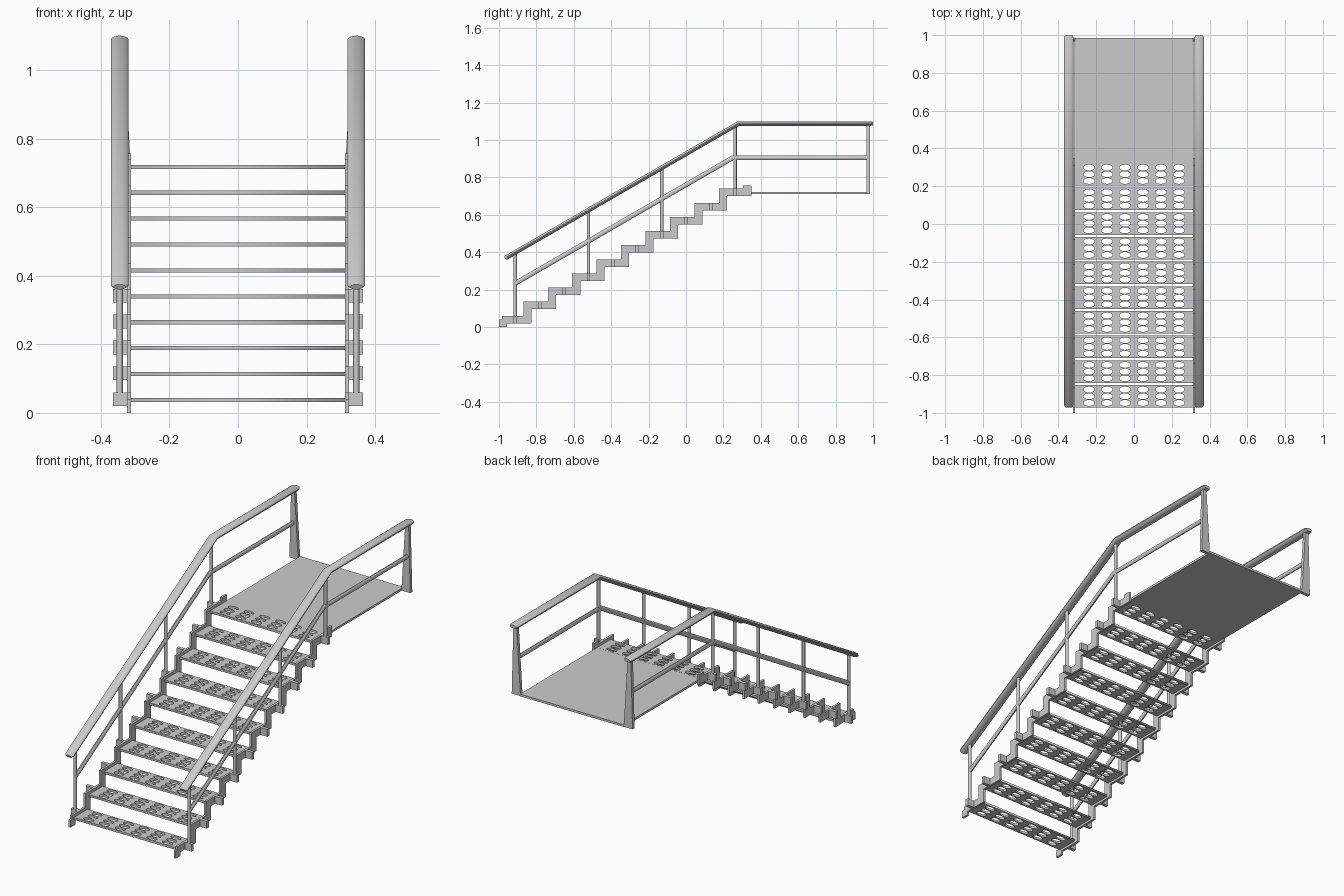
import bpy, bmesh, math
from mathutils import Vector

if "Cube" in bpy.data.objects:
    bpy.data.objects.remove(bpy.data.objects["Cube"])

STEPS, RUN, RISE = 10, 0.1306, 0.0755
RAIL_X = 0.345


def finish(name, bm, smooth=False):
    bmesh.ops.recalc_face_normals(bm, faces=bm.faces)
    me = bpy.data.meshes.new(name)
    bm.to_mesh(me)
    bm.free()
    ob = bpy.data.objects.new(name, me)
    bpy.context.collection.objects.link(ob)
    if smooth:
        bpy.ops.object.select_all(action='DESELECT')
        ob.select_set(True)
        bpy.context.view_layer.objects.active = ob
        bpy.ops.object.shade_smooth_by_angle(angle=math.radians(35))
    return ob


def box(name, x0, x1, y0, y1, z0, z1):
    bm = bmesh.new()
    bmesh.ops.create_cube(bm, size=1)
    for v in bm.verts:
        v.co = ((x0 + x1) / 2 + v.co.x * (x1 - x0),
                (y0 + y1) / 2 + v.co.y * (y1 - y0),
                (z0 + z1) / 2 + v.co.z * (z1 - z0))
    return finish(name, bm)


def prism(name, pts, direction):
    """Extrude a flat outline along a direction."""
    bm = bmesh.new()
    face = bm.faces.new([bm.verts.new(p) for p in pts])
    ext = bmesh.ops.extrude_face_region(bm, geom=[face])
    bmesh.ops.translate(bm, vec=direction,
                        verts=[g for g in ext['geom'] if isinstance(g, bmesh.types.BMVert)])
    return finish(name, bm)


def sweep(name, x, path, rx, rh, sides=12):
    """Sweep an oval section along a (y, z, scale) path, mitred at bends."""
    bm = bmesh.new()
    pts = [Vector(p[:2]) for p in path]
    rings = []
    for i, p in enumerate(pts):
        a = (p - pts[i - 1]).normalized() if i else (pts[1] - p).normalized()
        b = (pts[i + 1] - p).normalized() if i < len(pts) - 1 else a
        t = (a + b).normalized()
        up = Vector((-t.y, t.x)) / t.dot(a)
        s = path[i][2]
        ring = []
        for k in range(sides):
            ang = 2 * math.pi * (k + 0.5) / sides
            q = p + up * rh * s * math.sin(ang)
            ring.append(bm.verts.new((x + rx * s * math.cos(ang), q.x, q.y)))
        rings.append(ring)
    for r0, r1 in zip(rings, rings[1:]):
        for k in range(sides):
            n = (k + 1) % sides
            bm.faces.new((r0[k], r0[n], r1[n], r1[k]))
    bm.faces.new(rings[0])
    bm.faces.new(rings[-1])
    return finish(name, bm, True)


# Perforated tread: a filled 2D curve with oval holes, turned into a mesh
def tread_mesh():
    cu = bpy.data.curves.new("tread_outline", 'CURVE')
    cu.dimensions, cu.fill_mode, cu.extrude = '2D', 'BOTH', 0.006

    def loop(pts):
        sp = cu.splines.new('POLY')
        sp.points.add(len(pts) - 1)
        for p, co in zip(sp.points, pts):
            p.co = (*co, 0, 1)
        sp.use_cyclic_u = True

    loop([(-.314, -.0595), (.314, -.0595), (.314, .0595), (-.314, .0595)])
    for c in range(6):
        for r in (-1, 0, 1):
            cx, cy = (c - 2.5) * 0.0952, r * 0.0355
            loop([(cx + .03 * math.cos(a * math.pi / 8), cy + .0155 * math.sin(a * math.pi / 8))
                  for a in range(16)])
    ob = bpy.data.objects.new("tread_outline", cu)
    bpy.context.collection.objects.link(ob)
    dg = bpy.context.evaluated_depsgraph_get()
    me = bpy.data.meshes.new_from_object(ob.evaluated_get(dg))
    bpy.data.objects.remove(ob)
    return me


mesh = tread_mesh()
for k in range(STEPS):
    tread = bpy.data.objects.new(f"tread_{k + 1}", mesh)
    tread.location = (0, -0.912 + RUN * k, 0.038 + RISE * k)
    bpy.context.collection.objects.link(tread)

# Landing platform
box("platform", -.314, .314, .32, .985, .711, .723)

# Zigzag stringer outline in the side plane
top = [(-1, 0), (-1, .04), (-.985, .04)]
bottom = [(-.957, 0)]
for k in range(STEPS):
    y0, y1 = -1 + RUN * k, -1 + RUN * (k + 1)
    t, b = .06 + RISE * k, .02 + RISE * k
    top += [(max(y0, -.985), t), (y1, t)]
    bottom += [(y0 + .043, b), (y1 + .043, b)]
top += [(y1, .757), (y1 + .043, .757)]
outline = top + bottom[::-1]

slope = math.tan(math.radians(30))
for side, s in (("left", -1), ("right", 1)):
    prism(f"stringer_{side}", [(s * .312, y, z) for y, z in outline], (s * .012, 0, 0))

    # Brackets on each step, posts on every third one
    for k in range(STEPS):
        y, z = -.913 + RUN * k, RISE * k
        xs = sorted((s * .32, s * .365))
        box(f"bracket_{side}_{k + 1}", *xs, y - .009, y + .009, .02 + z, .06 + z)
        if k % 3 == 0:
            rail_z = 1.088 - slope * (.28 - y)
            sweep_x = s * RAIL_X
            bm = bmesh.new()
            bmesh.ops.create_cone(bm, cap_ends=True, segments=12, radius1=.009,
                                  radius2=.009, depth=rail_z - .05 - z)
            bmesh.ops.translate(bm, verts=bm.verts,
                                vec=(sweep_x, y, (rail_z + .05 + z) / 2))
            finish(f"post_{side}_{k // 3 + 1}", bm, True)

    # Tapered end post at the back of the platform
    prism(f"end_post_{side}",
          [(s * .312, .965, .711), (s * .365, .965, .711),
           (s * .355, .965, 1.088), (s * .335, .965, 1.088)], (0, .018, 0))

    # Handrail with softened ends, and thinner middle rail
    c, d = math.cos(math.pi / 6), math.sin(math.pi / 6)
    y0, z0 = -.968, 1.088 - slope * (.28 + .968)
    sweep(f"handrail_{side}", s * RAIL_X,
          [(y0, z0, .7), (y0 + .01 * c, z0 + .01 * d, 1), (.28, 1.088, 1),
           (.988, 1.088, 1), (1, 1.088, .7)], .026, .0125, 16)
    sweep(f"middle_rail_{side}", s * RAIL_X,
          [(-.913, .905 - slope * (.25 + .913), 1), (.25, .905, 1), (.97, .905, 1)],
          .009, .013)
